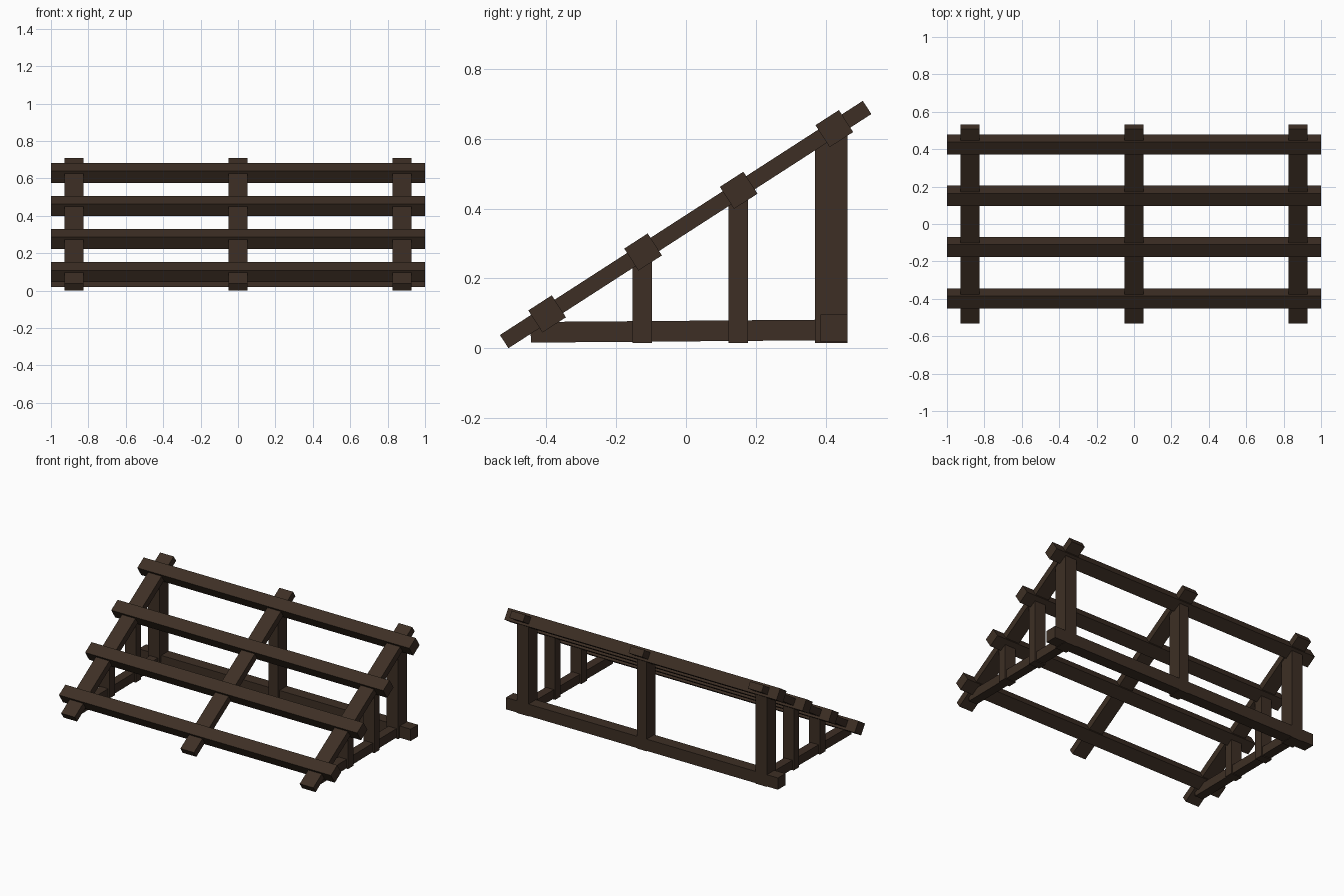
import bpy, math
from mathutils import Matrix, Vector

if "Cube" in bpy.data.objects:
    bpy.data.objects.remove(bpy.data.objects["Cube"])

wood = bpy.data.materials.new("dark_brown_wood")
wood.diffuse_color = (0.047, 0.028, 0.018, 1)
wood.use_nodes = True
wood.node_tree.nodes["Principled BSDF"].inputs["Base Color"].default_value = wood.diffuse_color


def beam(name, centre, size, tilt=0.0):
    """Box of a given size, tilted about the x axis."""
    bpy.ops.mesh.primitive_cube_add(size=1)
    ob = bpy.context.object
    ob.name = name
    ob.data.transform(Matrix.Diagonal((*size, 1)))
    ob.location = Vector(centre)
    ob.rotation_euler = (tilt, 0, 0)
    ob.data.materials.append(wood)
    return ob


def post(name, x, y, z0, z1, wx, wy):
    return beam(name, (x, y, (z0 + z1) / 2), (wx, wy, z1 - z0))


# Slope line shared by rafters and slats
Y0, Z0, Y1, Z1 = -0.521, 0.019, 0.519, 0.690
slope = math.atan2(Z1 - Z0, Y1 - Y0)
length = math.hypot(Y1 - Y0, Z1 - Z0)
SIDE = 0.877


def slope_z(y):
    return Z0 + (y - Y0) * math.tan(slope)


# Three sloping rafters
for x in (-SIDE, 0, SIDE):
    beam("rafter", (x, (Y0 + Y1) / 2, (Z0 + Z1) / 2), (0.1, length, 0.045), slope)

# Four long slats across the rafters
for y in (-0.398, -0.123, 0.151, 0.425):
    beam("cross_slat", (0, y, slope_z(y)), (2, 0.08, 0.075), slope)

# Rear ground beam
beam("rear_ground_beam", (0, 0.424, 0.057), (2, 0.078, 0.078))

# Rear posts
for x, w in ((-SIDE, 0.085), (0, 0.07), (SIDE, 0.085)):
    post("rear_post", x, 0.416, 0.015, 0.61, w, 0.094)

# Side frames: ground beam and two short posts each
for x in (-SIDE, SIDE):
    beam("side_ground_beam", (x, -0.02, 0.049), (0.06, 0.85, 0.059), 0.008)
    post("short_front_post", x, -0.126, 0.015, 0.25, 0.08, 0.056)
    post("short_middle_post", x, 0.15, 0.015, 0.43, 0.08, 0.056)
